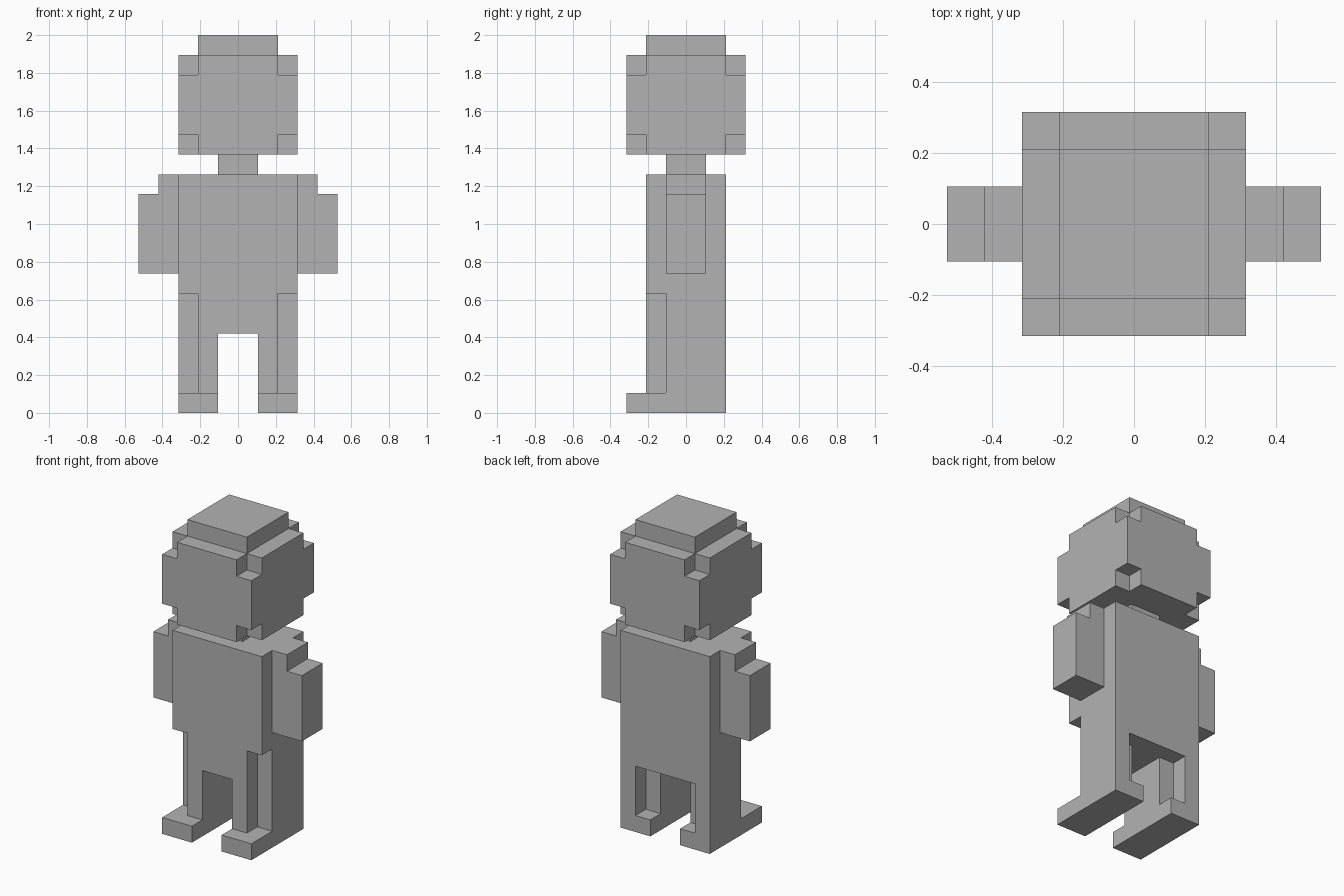
import bpy
import bmesh
from itertools import product
from mathutils import Vector

cube = bpy.data.objects.get("Cube")
if cube:
    bpy.data.objects.remove(cube, do_unlink=True)

U = 2 / 19  # edge of one block

# One plain grey for the whole figure
grey = bpy.data.materials.new("plain grey")
grey.use_nodes = True
colour = (0.45, 0.45, 0.45, 1)
grey.diffuse_color = colour
grey.node_tree.nodes["Principled BSDF"].inputs["Base Color"].default_value = colour


def cells(box):
    """All blocks in a box given as x, y and z ranges."""
    return set(product(*(range(lo, hi) for lo, hi in box)))


def block_part(name, solids, cuts=(), mirror=False):
    """Skin of the solid boxes minus the cut boxes, as one clean mesh."""
    filled = set().union(*map(cells, solids)).difference(*map(cells, cuts))
    if mirror:
        filled = {(-x - 1, y, z) for x, y, z in filled}
    bm = bmesh.new()
    for cell in filled:
        for axis, side in product(range(3), (0, 1)):
            neighbour = list(cell)
            neighbour[axis] += 2 * side - 1
            if tuple(neighbour) in filled:
                continue
            a, b = (axis + 1) % 3, (axis + 2) % 3
            ring = [(0, 0), (1, 0), (1, 1), (0, 1)]
            corners = []
            for da, db in (ring if side else reversed(ring)):
                p = Vector(cell)
                p[axis] += side
                p[a] += da
                p[b] += db
                corners.append(bm.verts.new(p * U))
            bm.faces.new(corners)
    bmesh.ops.remove_doubles(bm, verts=bm.verts, dist=U / 100)
    bmesh.ops.dissolve_limit(bm, angle_limit=0.01, verts=bm.verts, edges=bm.edges)
    mesh = bpy.data.meshes.new(name)
    bm.to_mesh(mesh)
    bm.free()
    mesh.materials.append(grey)
    obj = bpy.data.objects.new(name, mesh)
    bpy.context.collection.objects.link(obj)
    return obj


# Head with its eight corner blocks missing, and a raised crown
ends = ((-3, -2), (2, 3))
head_corners = list(product(ends, ends, ((13, 14), (17, 18))))
block_part("head", [((-3, 3), (-3, 3), (13, 18))], head_corners)
block_part("head_crown", [((-2, 2), (-2, 2), (18, 19))])
block_part("neck", [((-1, 1), (-1, 1), (12, 13))])

# Torso, hollowed at the lower front corners
block_part("torso", [((-3, 3), (-2, 2), (4, 12))],
           [(x, (-2, -1), (4, 6)) for x in ends])

for side, mirror in (("left", False), ("right", True)):
    # Arm with a stepped shoulder
    block_part(side + "_arm",
               [((3, 4), (-1, 1), (7, 12)), ((4, 5), (-1, 1), (7, 11))],
               mirror=mirror)
    # Leg with a foot, cut at the outer front and inner back
    block_part(side + "_leg",
               [((1, 3), (-2, 2), (0, 4)), ((1, 3), (-3, -2), (0, 1))],
               [((2, 3), (-2, -1), (1, 4)), ((1, 2), (1, 2), (1, 4))],
               mirror=mirror)
